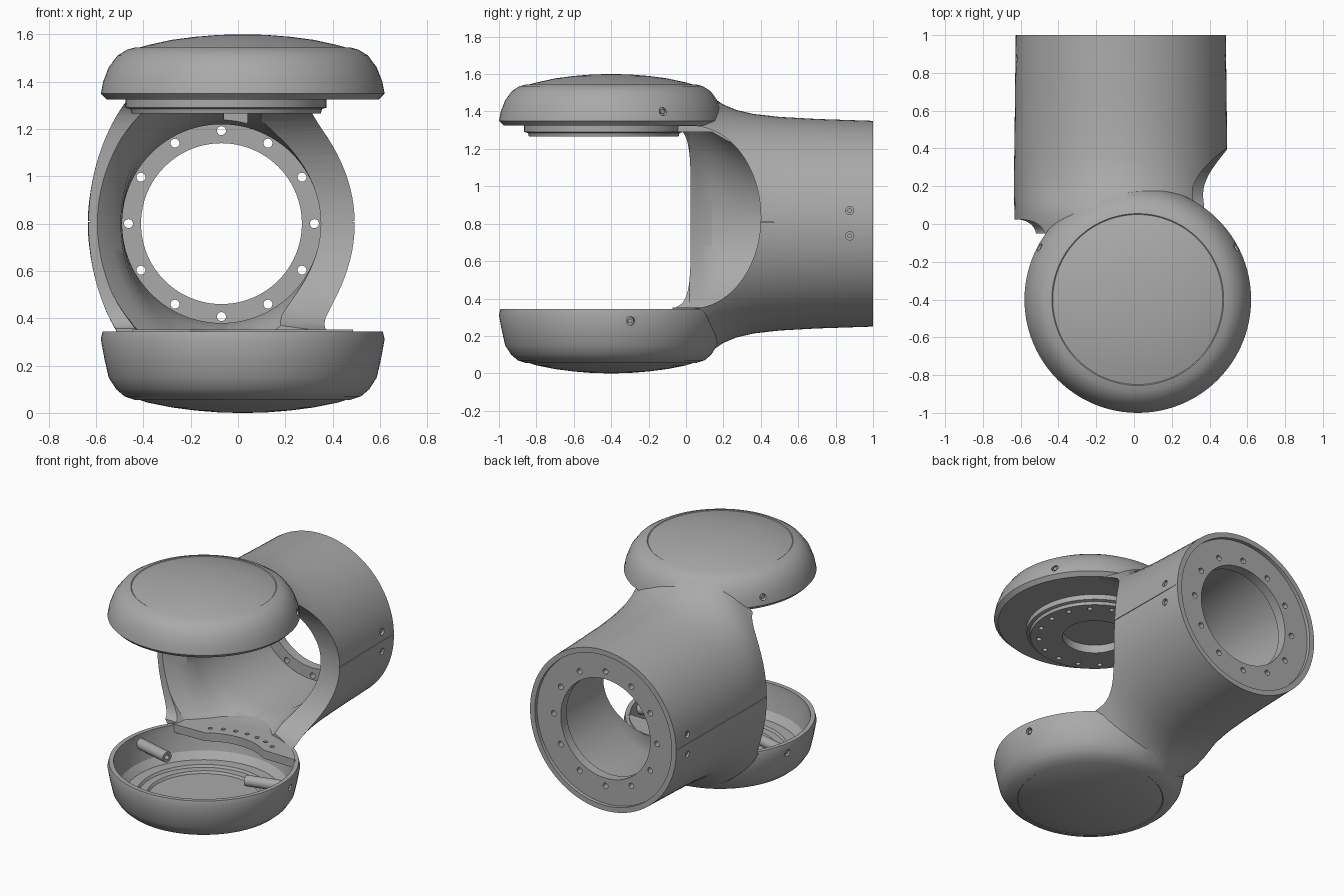
import bpy
import bmesh
from math import sin, cos, pi, radians
from mathutils import Vector

if "Cube" in bpy.data.objects:
    bpy.data.objects.remove(bpy.data.objects["Cube"])

grey = bpy.data.materials.new("satin grey")
grey.use_nodes = True
grey.diffuse_color = (0.4, 0.4, 0.4, 1)
grey.node_tree.nodes["Principled BSDF"].inputs["Base Color"].default_value = (0.4, 0.4, 0.4, 1)

SEG = 96
TUBE_X, TUBE_Z = -0.07, 0.8       # axis of the horizontal tube
HUB = Vector((0.02, -0.4, 0))     # axis of the two round covers


def make(name, *solids):
    """One object from solids, each a list of matching vertex rings."""
    bm = bmesh.new()
    for rings in solids:
        loops = [[bm.verts.new(p) for p in ring] for ring in rings]
        n = len(loops[0])
        for a, b in zip(loops, loops[1:]):
            for i in range(n):
                bm.faces.new((a[i], a[(i + 1) % n], b[(i + 1) % n], b[i]))
        bm.faces.new(loops[0][::-1])
        bm.faces.new(loops[-1])
    bmesh.ops.recalc_face_normals(bm, faces=bm.faces)
    mesh = bpy.data.meshes.new(name)
    bm.to_mesh(mesh)
    bm.free()
    mesh.materials.append(grey)
    obj = bpy.data.objects.new(name, mesh)
    bpy.context.collection.objects.link(obj)
    return obj


def revolve(profile, centre=HUB):
    return [[centre + Vector((r * cos(2 * pi * i / SEG), r * sin(2 * pi * i / SEG), z))
             for i in range(SEG)] for r, z in profile]


def loft(sections):
    """Ellipses along y, given as (y, half width, half height)."""
    return [[Vector((TUBE_X + w * cos(2 * pi * i / SEG), y, TUBE_Z + h * sin(2 * pi * i / SEG)))
             for i in range(SEG)] for y, w, h in sections]


def rod(a, b, r, n=20):
    a, b = Vector(a), Vector(b)
    turn = (b - a).to_track_quat('Z', 'Y')
    ring = [turn @ Vector((r * cos(2 * pi * i / n), r * sin(2 * pi * i / n), 0)) for i in range(n)]
    return [[a + p for p in ring], [b + p for p in ring]]


def prism(outline, axis, lo, hi):
    """Extrude a 2D outline along x or z."""
    place = (lambda u, v, t: (t, u, v)) if axis == 'x' else (lambda u, v, t: (u, v, t))
    return [[place(u, v, t) for u, v in outline] for t in (lo, hi)]


def box(x0, x1, y0, y1, z0, z1):
    return prism([(x0, y0), (x1, y0), (x1, y1), (x0, y1)], 'z', z0, z1)


def combine(obj, tool, mode):
    mod = obj.modifiers.new(mode, 'BOOLEAN')
    mod.operation, mod.object, mod.solver = mode, tool, 'EXACT'
    bpy.context.view_layer.objects.active = obj
    bpy.ops.object.modifier_apply(modifier=mod.name)
    bpy.data.objects.remove(tool)


def cut(obj, *solids):
    combine(obj, make("cutter", *solids), 'DIFFERENCE')


def window(y, depth, power):
    """Side opening: straight towards the front, rounded towards the back."""
    pts = [(-0.3, 1.323), (-0.3, 0.347)]
    for i in range(41):
        a = -pi / 2 + pi * i / 40
        s = sin(a)
        pts.append((y + depth * max(cos(a), 0) ** (2 / power),
                    0.835 + 0.488 * abs(s) ** (2 / power) * (1 if s > 0 else -1)))
    return pts


# Tube flaring into the neck, joined with the two round covers
housing = make("joint_housing", loft([
    (-0.05, 0.56, 0.742), (0.02, 0.562, 0.742), (0.06, 0.563, 0.734), (0.1, 0.564, 0.712),
    (0.15, 0.565, 0.67), (0.2, 0.565, 0.637), (0.27, 0.565, 0.608), (0.36, 0.564, 0.587),
    (0.5, 0.562, 0.571), (0.7, 0.56, 0.56), (1, 0.556, 0.55)]))
top_cover = make("top_cover", revolve([
    (0.575, 1.325), (0.6, 1.35), (0.59, 1.4), (0.567, 1.46), (0.53, 1.51), (0.49, 1.535),
    (0.455, 1.545), (0.45, 1.541), (0.4, 1.555), (0.3, 1.577), (0.2, 1.59), (0.1, 1.598), (0.02, 1.6)]))
bottom_cover = make("bottom_cover", revolve([
    (0.592, 0.345), (0.6, 0.312), (0.585, 0.23), (0.567, 0.15), (0.535, 0.1), (0.5, 0.07),
    (0.455, 0.055), (0.45, 0.059), (0.4, 0.043), (0.3, 0.023), (0.2, 0.01), (0.1, 0.002), (0.02, 0)]))
combine(housing, top_cover, 'UNION')
combine(housing, bottom_cover, 'UNION')

# Inner chamber, flared at its mouth and narrowing to the bore
chamber = make("chamber", loft([
    (-0.1, 0.53, 0.62), (0.02, 0.53, 0.6), (0.08, 0.465, 0.57), (0.14, 0.425, 0.535),
    (0.22, 0.42, 0.485), (0.3, 0.42, 0.45), (0.4, 0.42, 0.42), (0.91, 0.42, 0.42)]))
combine(chamber, make("limits", box(-1, 1, -0.5, 1.5, 0.35, 1.29)), 'INTERSECT')
combine(housing, chamber, 'DIFFERENCE')

# Tall side openings, deeper on the left
cut(housing, prism(window(0.03, 0.37, 2), 'x', 0.1, 1))
cut(housing, prism(window(-0.17, 0.195, 5), 'x', -1, -0.1))

# Bowl inside the bottom cover, with stepped floor rings
cut(housing, revolve([(0.565, 0.4), (0.56, 0.3), (0.53, 0.17), (0.49, 0.125), (0.42, 0.125),
                      (0.41, 0.11), (0.36, 0.11), (0.35, 0.095), (0.02, 0.095)]))

# Rear flange: recessed rim, central hole and ring of bolt holes
cut(housing, loft([(0.975, 0.52, 0.515), (1.1, 0.52, 0.515)]))
cut(housing, loft([(0.8, 0.34, 0.34), (1.1, 0.34, 0.34)]))
bolts = []
for i in range(12):
    a = radians(30 * i)
    x, z = TUBE_X + 0.393 * cos(a), TUBE_Z + 0.393 * sin(a)
    bolts.append(rod((x, 0.85, z), (x, 1.05, z), 0.019))
cut(housing, *bolts)

# Cable slot in the roof and split line along the tube
cut(housing, box(-0.06, 0.04, -0.1, 0.34, 1.15, 1.31))
cut(housing, box(0.484, 0.7, 0.1, 1.1, 0.808, 0.812), box(-0.8, -0.624, -0.1, 1.1, 0.808, 0.812))

# Screw holes in the covers and tube, each with a small screw inside
screws = []
for side in (1, -1):
    for z in (0.735, 0.87):
        screws.append((Vector((TUBE_X + side * 0.553, 0.875, z)), Vector((side, 0, 0))))
    for angle, z in ((10, 0.28), (28, 1.4)):
        a = radians(angle)
        out = Vector((side * cos(a), sin(a), 0))
        screws.append((HUB + out * 0.592 + Vector((0, 0, z)), out))
cut(housing, *[rod(p - d * 0.025, p + d * 0.1, 0.022) for p, d in screws])
make_screws = [rod(p - d * 0.026, p - d * 0.008, 0.012) for p, d in screws]
parts = [housing, make("cover_screws", *make_screws)]

# Crescent mounting plate behind the bowl
arc = [(0.57, 35 + 110 * i / 24) for i in range(25)] + [(0.4, 124 - 68 * i / 20) for i in range(21)]
plate = make("mounting_plate", prism(
    [(HUB.x + r * cos(radians(a)), HUB.y + r * sin(radians(a))) for r, a in arc], 'z', 0.295, 0.352))
plate_holes = []
for i in range(7):
    a = radians(60 + 10 * i)
    x, y = HUB.x + 0.47 * cos(a), HUB.y + 0.47 * sin(a)
    plate_holes.append(rod((x, y, 0.25), (x, y, 0.4), 0.014, 16))
cut(plate, *plate_holes)
parts.append(plate)

# Stepped bearing ring under the top cover
RING = Vector((-0.05, -0.44, 0))
ring = make("bearing_ring", revolve([(0.425, 1.335), (0.425, 1.29), (0.405, 1.285), (0.4, 1.265)], RING))
cut(ring, revolve([(0.2, 1.2), (0.2, 1.32)], RING))
ring_holes = []
for i in range(16):
    a = 2 * pi * i / 16
    x, y = RING.x + 0.35 * cos(a), RING.y + 0.35 * sin(a)
    ring_holes.append(rod((x, y, 1.24), (x, y, 1.3), 0.016, 16))
cut(ring, *ring_holes)
parts.append(ring)

# Threaded pegs reaching into the bowl from its wall
for side, name in ((1, "left_peg"), (-1, "right_peg")):
    outer = HUB + Vector((side * 0.56, 0.1, 0.28))
    inner = HUB + Vector((side * 0.3, 0.03, 0.28))
    peg = make(name, rod(outer, inner, 0.036))
    d = (outer - inner).normalized()
    cut(peg, rod(inner - d * 0.02, inner + d * 0.05, 0.016))
    parts.append(peg)

# Smooth curved faces, keep the edges crisp
bpy.ops.object.select_all(action='DESELECT')
for obj in parts:
    obj.select_set(True)
bpy.context.view_layer.objects.active = housing
bpy.ops.object.shade_smooth_by_angle(angle=radians(28))
